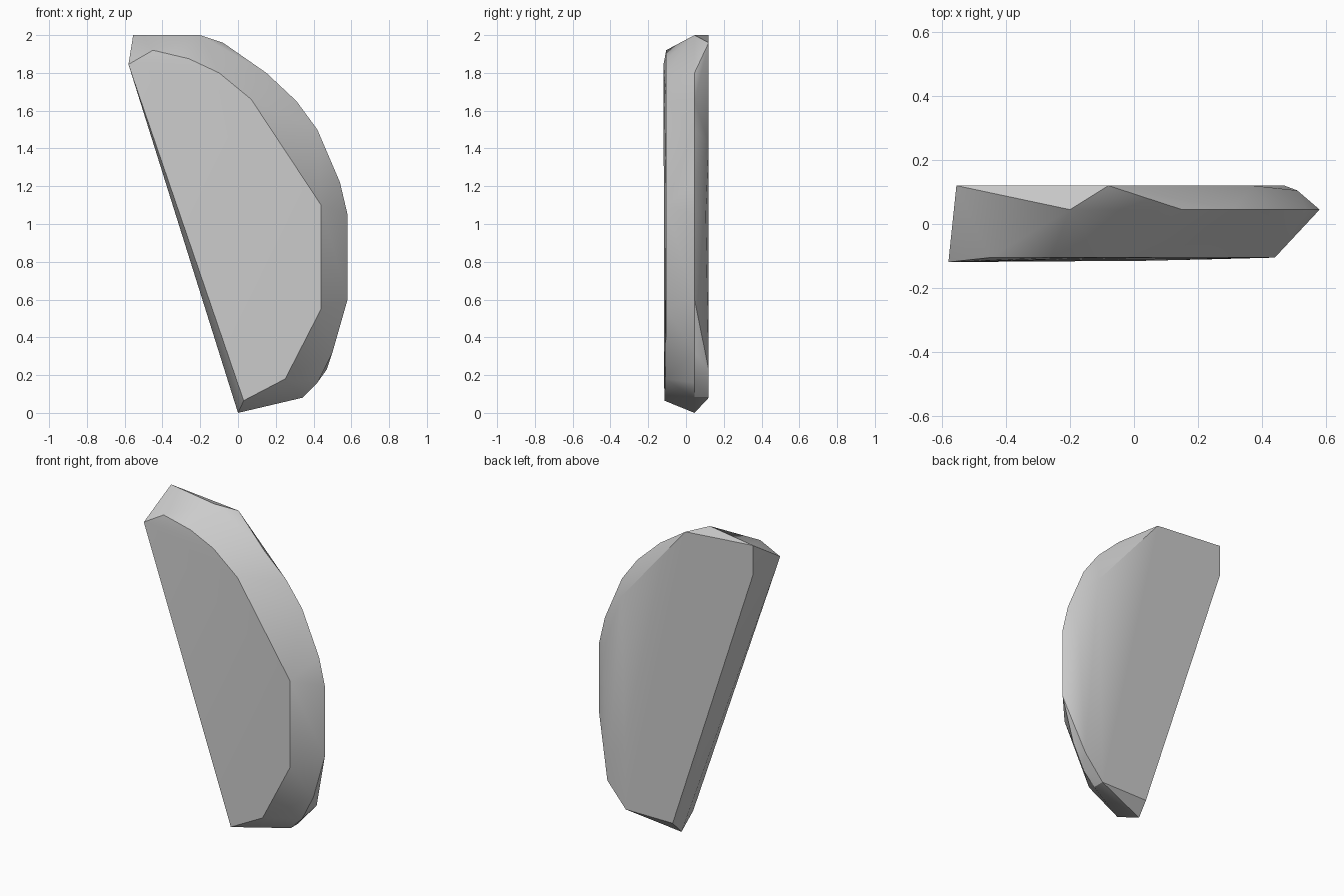
import bpy, bmesh, math

cube = bpy.data.objects.get("Cube")
if cube:
    bpy.data.objects.remove(cube)

# Single grey stone colour
stone = bpy.data.materials.new("stone_grey")
stone.use_nodes = True
colour = (0.6, 0.6, 0.6, 1)
stone.diffuse_color = colour
stone.node_tree.nodes["Principled BSDF"].inputs["Base Color"].default_value = colour

# Front face outline (x, y, z), very slightly bowed
front = [(-.58, -.119, 1.845), (-.45, -.105, 1.92), (-.26, -.105, 1.875),
         (-.10, -.105, 1.80), (.07, -.105, 1.66), (.44, -.105, 1.10),
         (.44, -.105, .55), (.25, -.11, .18), (.03, -.115, .065)]

# Widest outline (x, z), where the front and back bevels meet
rim = [(-.20, 2.0), (.15, 1.80), (.31, 1.65), (.42, 1.50), (.54, 1.22),
       (.58, 1.05), (.58, .60), (.50, .32), (.42, .16), (.34, .08), (0, 0)]

# Back face outline (x, z)
back = [(-.555, 2.0), (-.08, 1.96), (.37, 1.43), (.47, .23),
        (.34, .08), (.01, .08), (-.555, 1.81)]

points = front + [(x, .045, z) for x, z in rim] + [(x, .12, z) for x, z in back]
points.append((.51, .105, 1.05))

# Faceted half-disc shard wrapped around the three outlines
bm = bmesh.new()
for p in points:
    bm.verts.new(p)
bmesh.ops.convex_hull(bm, input=bm.verts)
loose = [v for v in bm.verts if not v.link_faces]
bmesh.ops.delete(bm, geom=loose, context='VERTS')
bmesh.ops.recalc_face_normals(bm, faces=bm.faces)
mesh = bpy.data.meshes.new("stone_shard")
bm.to_mesh(mesh)
bm.free()

shard = bpy.data.objects.new("stone_shard", mesh)
bpy.context.collection.objects.link(shard)
mesh.materials.append(stone)

# Soft bevel facets with crisp outline edges
bpy.context.view_layer.objects.active = shard
shard.select_set(True)
bpy.ops.object.shade_smooth_by_angle(angle=math.radians(30))
